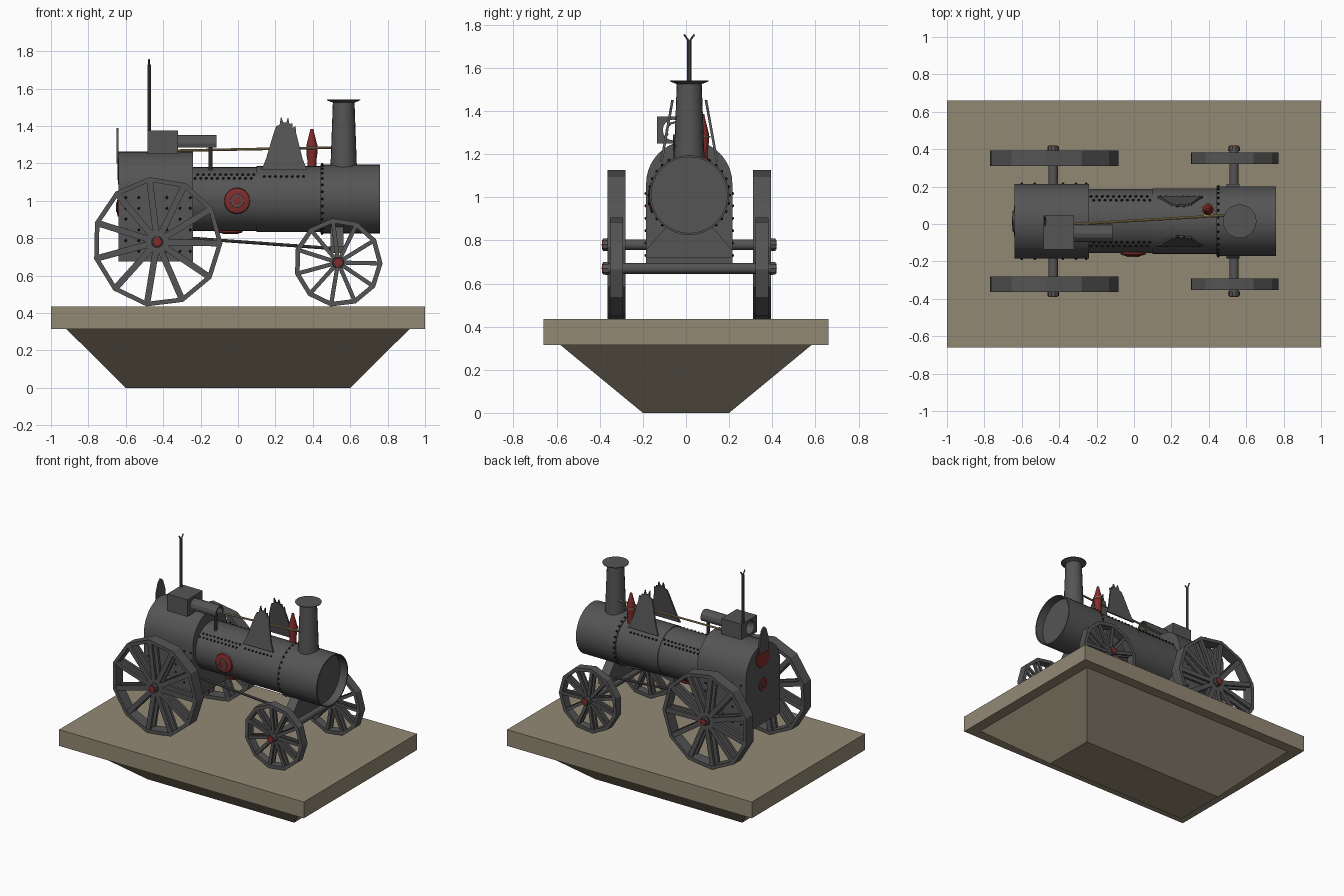
import bpy, bmesh, math
from math import sin, cos, pi, radians
from mathutils import Vector, Matrix

if "Cube" in bpy.data.objects:
    bpy.data.objects.remove(bpy.data.objects["Cube"])

CY = 0.015   # centre line of the engine across y
BZ = 1.01    # boiler axis height


def material(name, rgb):
    m = bpy.data.materials.new(name)
    m.diffuse_color = (*rgb, 1)
    m.use_nodes = True
    m.node_tree.nodes["Principled BSDF"].inputs["Base Color"].default_value = m.diffuse_color
    return m


STONE = material("stone", (0.29, 0.25, 0.175))
IRON = material("dark_iron", (0.09, 0.09, 0.09))
RED = material("red_paint", (0.22, 0.025, 0.025))
BLACK = material("rivet_black", (0.012, 0.012, 0.012))
BRASS = material("brass", (0.36, 0.27, 0.12))


def finish(name, bm, mat=IRON, smooth=False):
    bmesh.ops.recalc_face_normals(bm, faces=bm.faces)
    me = bpy.data.meshes.new(name)
    bm.to_mesh(me)
    bm.free()
    ob = bpy.data.objects.new(name, me)
    bpy.context.collection.objects.link(ob)
    me.materials.append(mat)
    if smooth:
        bpy.ops.object.select_all(action='DESELECT')
        ob.select_set(True)
        bpy.context.view_layer.objects.active = ob
        bpy.ops.object.shade_smooth_by_angle(angle=radians(35))
    return ob


def lathe(name, pts, origin, axis=(0, 0, 1), n=32, mat=IRON, smooth=True):
    """Revolve (radius, height) points; r = 0 closes to a point."""
    M = Matrix.Translation(origin) @ Vector(axis).to_track_quat('Z', 'Y').to_matrix().to_4x4()
    bm, rings = bmesh.new(), []
    for r, h in pts:
        k = 1 if r == 0 else n
        rings.append([bm.verts.new(M @ Vector((r * cos(2 * pi * i / n), r * sin(2 * pi * i / n), h)))
                      for i in range(k)])
    for a, b in zip(rings, rings[1:]):
        for i in range(n):
            f = [a[i % len(a)], a[(i + 1) % len(a)], b[(i + 1) % len(b)], b[i % len(b)]]
            f = list(dict.fromkeys(f))
            if len(f) > 2:
                bm.faces.new(f)
    return finish(name, bm, mat, smooth)


def rod(name, a, b, r, n=10, mat=IRON):
    a, b = Vector(a), Vector(b)
    L = (b - a).length
    return lathe(name, [(0, 0), (r, 0), (r, L), (0, L)], a, b - a, n, mat)


def loft(name, pts, ends, mat=IRON, smooth=False):
    """Solid between two matching outlines."""
    bm = bmesh.new()
    a, b = ([bm.verts.new(p) for p in o] for o in (pts, ends))
    bm.faces.new(a)
    bm.faces.new(b)
    for i in range(len(a)):
        j = (i + 1) % len(a)
        bm.faces.new((a[i], a[j], b[j], b[i]))
    return finish(name, bm, mat, smooth)


def prism(name, pts, vec, mat=IRON, smooth=False):
    return loft(name, pts, [Vector(p) + Vector(vec) for p in pts], mat, smooth)


def rect(x, y, X, Y, z):
    return [(x, y, z), (X, y, z), (X, Y, z), (x, Y, z)]


# Display base: slab on an inverted tapered block
prism("base_slab", rect(-1, -0.66, 1, 0.66, 0.315), (0, 0, 0.12), STONE)
loft("base_foot", rect(-0.6, -0.2, 0.6, 0.2, 0), rect(-0.92, -0.585, 0.92, 0.585, 0.317), STONE)

# Boiler barrel and open-ended smokebox
lathe("boiler_barrel", [(0, -0.3), (0.171, -0.3), (0.171, 0.46), (0, 0.46)], (0, CY, BZ), (1, 0, 0))
lathe("boiler_band", [(0.17, 0.1), (0.176, 0.1), (0.176, 0.45), (0.17, 0.45)], (0, CY, BZ), (1, 0, 0))
lathe("smokebox", [(0, 0.44), (0.185, 0.44), (0.185, 0.76), (0.176, 0.76), (0.176, 0.7), (0, 0.7)],
      (0, CY, BZ), (1, 0, 0))

# Firebox with arched top
arch = [(-0.64, CY + 0.2 * cos(pi * i / 20), 1.063 + 0.2 * sin(pi * i / 20)) for i in range(21)]
prism("firebox", arch + [(-0.64, CY - 0.2, 0.675), (-0.64, CY + 0.2, 0.675)], (0.4, 0, 0), smooth=True)
prism("firebox_back_fin", [(-0.65, CY + y, z) for y, z in
      ((-0.055, 1.2), (0.055, 1.2), (0.05, 1.3), (0.025, 1.37), (0, 1.39), (-0.025, 1.37), (-0.05, 1.3))],
      (0.01, 0, 0))

# Red inspection covers: back, side and belly
for name, p, ax, r, t, ring in (("back_door_upper", (-0.638, CY, 1.17), (-1, 0, 0), 0.085, 0.006, False),
                                ("back_door_lower", (-0.638, CY, 0.965), (-1, 0, 0), 0.05, 0.01, True),
                                ("side_cover", (-0.005, CY - 0.165, 1.0), (0, -1, 0), 0.07, 0.022, True),
                                ("belly_cover", (-0.04, CY, 0.842), (0, 0, -1), 0.065, 0.02, False)):
    lathe(name, [(0, 0), (r, 0), (r * 0.95, t * 0.6), (r * 0.5, t), (0, t)], p, ax, 20, RED)
    if ring:
        q = Vector(p) + Vector(ax) * (t - 0.005)
        lathe(name + "_ring", [(r * 0.35, 0), (r * 0.52, 0), (r * 0.5, 0.01), (r * 0.35, 0.01), (r * 0.35, 0)], q, ax, 16)

# Chimney with flared cap
lathe("chimney", [(0, -0.04), (0.072, -0.04), (0.07, 0.02), (0.058, 0.345), (0.088, 0.357), (0.09, 0.362), (0, 0.362)],
      (0.565, CY, 1.18), n=20)

# Jagged upright plates leaning in on both sides of the boiler
saw = [(0.125, 0), (0.37, 0), (0.345, 0.06), (0.31, 0.2), (0.308, 0.235), (0.292, 0.225), (0.29, 0.25),
       (0.275, 0.245), (0.268, 0.282), (0.258, 0.255), (0.242, 0.255), (0.23, 0.285), (0.222, 0.24),
       (0.205, 0.235), (0.19, 0.195), (0.15, 0.06)]
for s, name in ((-1, "right_jagged_plate"), (1, "left_jagged_plate")):
    prism(name, [(x, CY + s * (0.135 - 0.18 * h), 1.165 + h) for x, h in saw], (0, -s * 0.012, 0))

# Red governor with brass ring and drive rod
lathe("governor", [(0, 0), (0.025, 0), (0.024, 0.05), (0.03, 0.09), (0.03, 0.13), (0.012, 0.2), (0.008, 0.22), (0, 0.22)],
      (0.395, 0.077, 1.165), n=14, mat=RED)
lathe("governor_ring", [(0.029, 0), (0.037, 0), (0.037, 0.008), (0.029, 0.008), (0.029, 0)],
      (0.395, 0.077, 1.277), n=16, mat=BRASS)
rod("brass_rod", (-0.34, -0.002, 1.268), (0.52, 0.048, 1.285), 0.007, 8, BRASS)

# Valve block, bored through, with open guide tube and post
block = prism("valve_block", rect(-0.485, -0.135, -0.32, 0.045, 1.25), (0, 0, 0.125))
cutter = rod("bore_cutter", (-0.6, -0.06, 1.312), (-0.2, -0.06, 1.312), 0.048, 16)
cutter.hide_render = True
cutter.hide_set(True)
mod = block.modifiers.new("bore", 'BOOLEAN')
mod.object, mod.operation, mod.solver = cutter, 'DIFFERENCE', 'EXACT'
tube = []
for r, order in ((0.046, range(9)), (0.036, range(8, -1, -1))):
    tube += [(-0.325, -0.05 + r * cos(radians(30 * i - 30)), 1.307 + r * sin(radians(30 * i - 30))) for i in order]
prism("guide_tube", tube, (0.21, 0, 0))
rod("guide_post", (-0.147, -0.05, 1.15), (-0.147, -0.05, 1.29), 0.011)

# Tall lever with forked tip
rod("tall_lever", (-0.475, CY, 1.24), (-0.475, CY, 1.73), 0.01)
for s in (-1, 1):
    rod("lever_fork", (-0.475, CY, 1.722), (-0.475, CY + s * 0.024, 1.755), 0.005, 6)

# Front axle saddle and steering rods
prism("front_saddle", [(0.495, CY + y, z) for y, z in
      ((-0.2, 0.72), (0.2, 0.72), (0.2, 0.755), (0.1, 0.87), (-0.1, 0.87), (-0.2, 0.755))], (0.07, 0, 0))
for s in (-1, 1):
    rod("steering_rod", (-0.25, CY + s * 0.1, 0.80), (0.51, CY + s * 0.1, 0.745), 0.009)


# Eleven-sided wheels with paired spokes and red-tipped hubs
def wheel(name, x, y, z, R, half, spoke, out):
    M, n = Matrix.Translation((x, y, z)), 11
    bm, rings = bmesh.new(), []
    for i in range(n):
        a = radians(97) + 2 * pi * i / n
        rings.append([bm.verts.new(M @ Vector((r * cos(a), w, r * sin(a))))
                      for r, w in ((R, -half), (R, half), (R - 0.025, half), (R - 0.025, -half))])
        L = R - 0.04
        for s in (-1, 1):
            S = (M @ Matrix.Rotation(-a, 4, 'Y') @ Matrix.Translation((0.02 + L / 2, s * half * 0.65, 0))
                 @ Matrix.Diagonal((L, half * 0.5, spoke, 1)))
            bmesh.ops.create_cube(bm, size=1, matrix=S)
    for i in range(n):
        a, b = rings[i - 1], rings[i]
        for k in range(4):
            bm.faces.new((a[k], a[(k + 1) % 4], b[(k + 1) % 4], b[k]))
    finish(name, bm)
    rod(name + "_hub", (x, y - half, z), (x, y + half, z), 0.036, 12)
    end = (x, CY + out * 0.4, z)
    lathe(name + "_nut", [(0, -0.025), (0.032, -0.025), (0.03, 0), (0, 0)], end, (0, out, 0), 10)
    lathe(name + "_cap", [(0.026, -0.005), (0.024, 0.004), (0, 0.006)], end, (0, out, 0), 10, RED)


for end, x, z, R, half, spoke in (("rear", -0.432, 0.78, 0.349, 0.042, 0.034), ("front", 0.535, 0.67, 0.238, 0.03, 0.022)):
    rod(end + "_axle", (x, CY - 0.395, z), (x, CY + 0.395, z), 0.025, 12)
    for s, side in ((-1, "right"), (1, "left")):
        wheel(f"{end}_{side}_wheel", x, CY + s * 0.337, z, R, half, spoke, s)

# Rivets: smokebox ring, boiler rows, firebox sides and front edge
spots = [(0.45, CY + 0.186 * cos(2 * pi * i / 30), BZ + 0.186 * sin(2 * pi * i / 30)) for i in range(30)]
for s in (-1, 1):
    for z, x0, cnt in ((1.12, -0.23, 11), (1.14, -0.215, 11), (1.13, 0.14, 8)):
        r = 0.177 if x0 > 0 else 0.172
        y = CY + s * math.sqrt(r * r - (z - BZ) ** 2)
        spots += [(x0 + 0.03 * i, y, z) for i in range(cnt)]
    for x in (-0.6, -0.53, -0.38, -0.31, -0.255):
        spots += [(x, CY + s * 0.2, 0.73 + 0.0575 * i) for i in range(6)]
bm = bmesh.new()
for p in spots:
    bmesh.ops.create_icosphere(bm, subdivisions=1, radius=0.008, matrix=Matrix.Translation(p))
finish("rivets", bm, BLACK)
